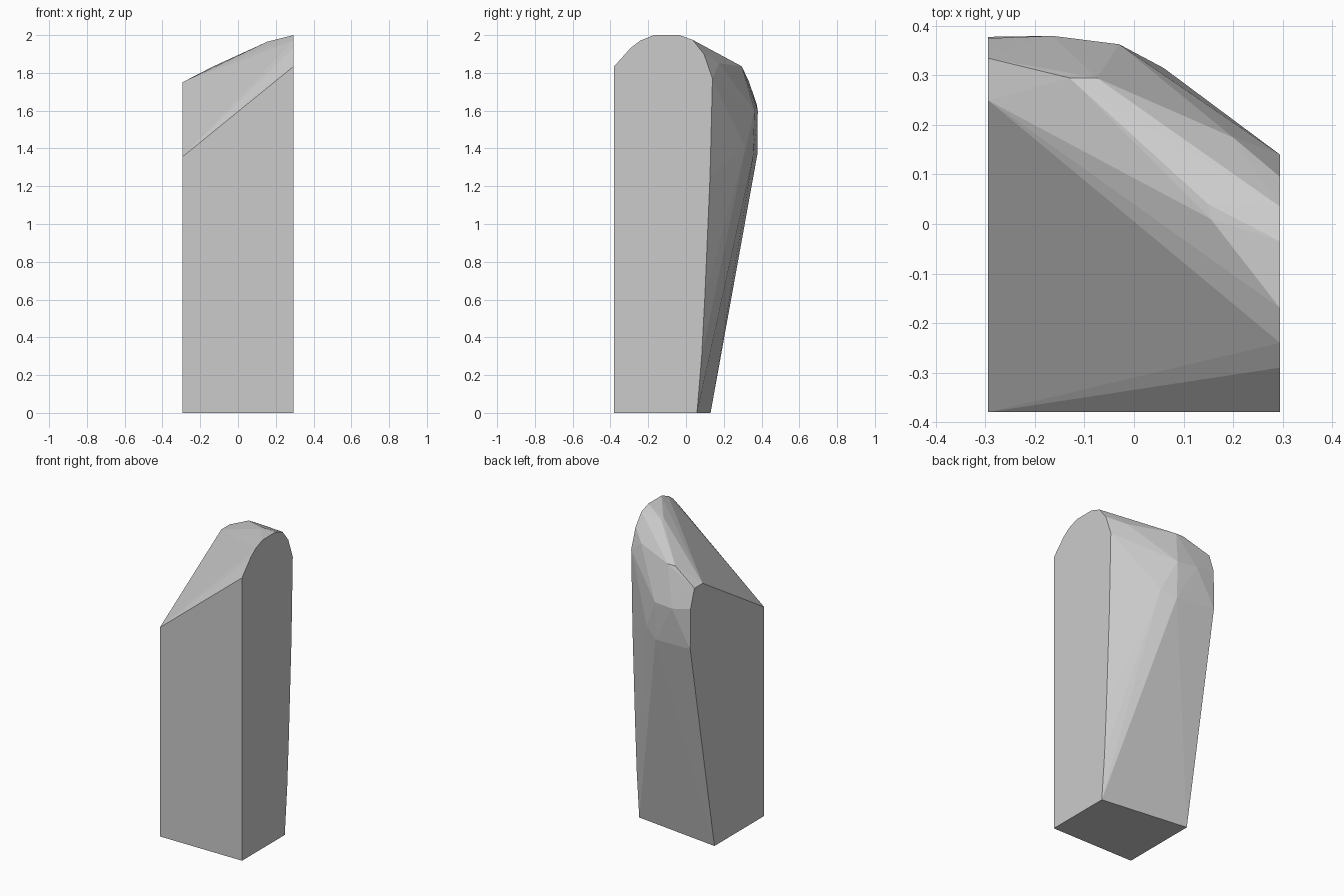
import bpy, bmesh, math

if "Cube" in bpy.data.objects:
    bpy.data.objects.remove(bpy.data.objects["Cube"])

W = 0.295  # half width

# side outlines as (y, z)
right_outline = [(-0.38, 0), (-0.38, 1.835), (-0.29, 1.935), (-0.24, 1.972),
                 (-0.17, 2.0), (-0.035, 2.0), (0.035, 1.975), (0.095, 1.9),
                 (0.14, 1.77), (0.127, 1.25), (0.1, 0.62), (0.083, 0.3), (0.058, 0)]
left_outline = [(-0.38, 0), (-0.38, 1.355), (0.25, 1.75), (0.335, 1.75),
                (0.375, 1.63), (0.378, 1.37), (0.13, 0)]

# bevelled crown and bulging back between the two sides
crown = [(0.155, 0.01, 1.965), (0.15, 0.04, 1.962), (-0.13, 0.295, 1.835),
         (-0.075, 0.295, 1.835), (0.2, 0.175, 1.85)]
back = [(-0.165, 0.38, 1.6), (-0.03, 0.363, 1.6), (0.06, 0.315, 1.4),
        (-0.03, 0.355, 1.355), (-0.165, 0.367, 1.362)]

points = ([(W, y, z) for y, z in right_outline]
          + [(-W, y, z) for y, z in left_outline] + crown + back)

# faceted stone slab: hull over the outlines
bm = bmesh.new()
for p in points:
    bm.verts.new(p)
bmesh.ops.convex_hull(bm, input=bm.verts[:])
loose = [v for v in bm.verts if not v.link_faces]
bmesh.ops.delete(bm, geom=loose, context='VERTS')
bmesh.ops.dissolve_limit(bm, angle_limit=math.radians(0.5),
                         verts=bm.verts[:], edges=bm.edges[:])
bmesh.ops.recalc_face_normals(bm, faces=bm.faces[:])

mesh = bpy.data.meshes.new("stone_slab")
bm.to_mesh(mesh)
bm.free()
bpy.context.collection.objects.link(bpy.data.objects.new("stone_slab", mesh))
